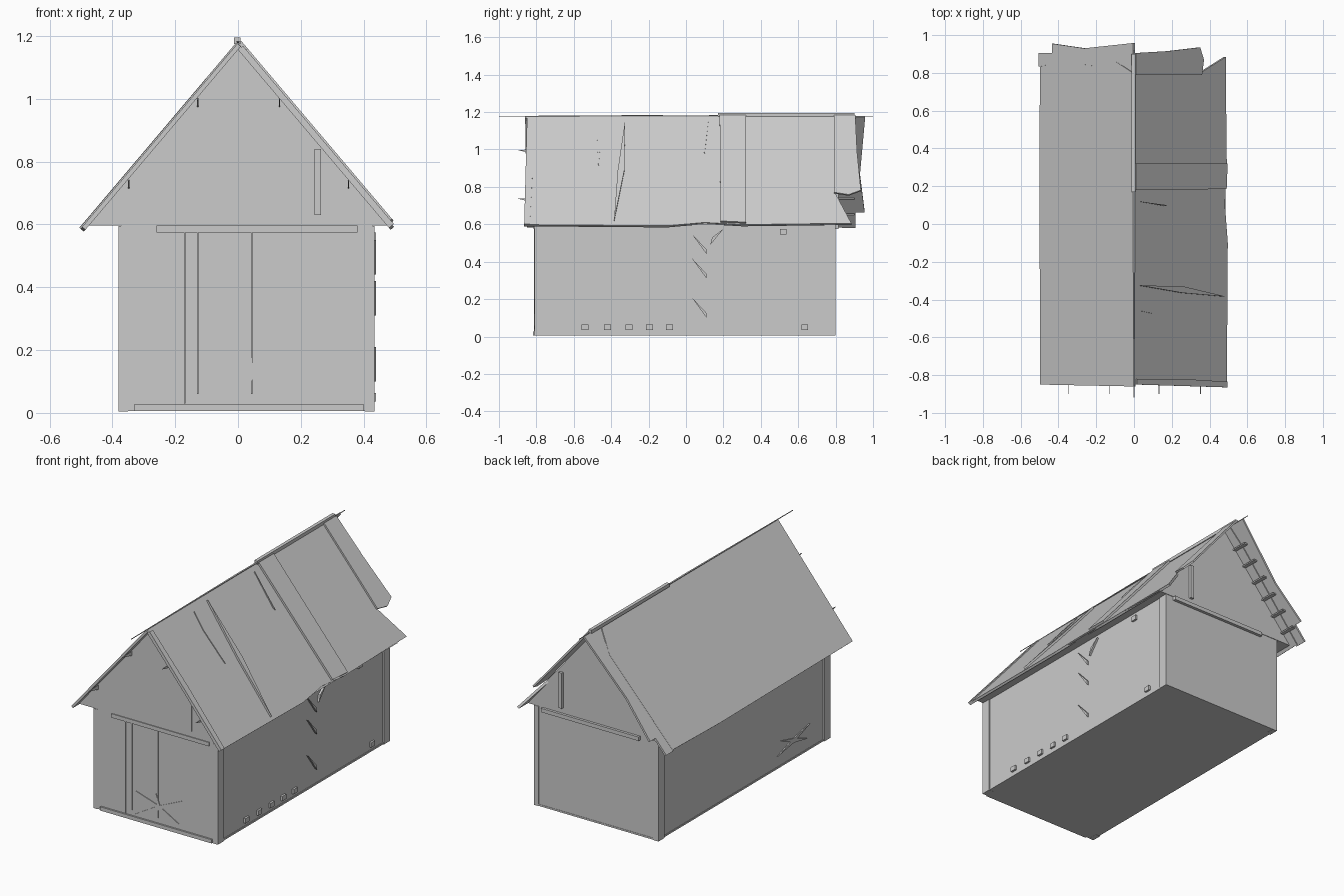
import bpy
import bmesh
from mathutils import Vector

if "Cube" in bpy.data.objects:
    bpy.data.objects.remove(bpy.data.objects["Cube"])

grey = bpy.data.materials.new("weathered_grey")
grey.use_nodes = True
grey.diffuse_color = (0.6, 0.6, 0.6, 1)
grey.node_tree.nodes["Principled BSDF"].inputs["Base Color"].default_value = (0.6, 0.6, 0.6, 1)

RIDGE, PITCH = 1.175, 1.18


def prism(name, outline, depth):
    """Extrude a flat outline along a depth vector into a closed solid."""
    bm = bmesh.new()
    face = bm.faces.new([bm.verts.new(p) for p in outline])
    moved = bmesh.ops.extrude_face_region(bm, geom=[face], use_keep_orig=True)["geom"]
    bmesh.ops.translate(bm, vec=Vector(depth), verts=[g for g in moved if isinstance(g, bmesh.types.BMVert)])
    bmesh.ops.recalc_face_normals(bm, faces=bm.faces)
    mesh = bpy.data.meshes.new(name)
    bm.to_mesh(mesh)
    bm.free()
    mesh.materials.append(grey)
    obj = bpy.data.objects.new(name, mesh)
    bpy.context.collection.objects.link(obj)
    return obj


def box(name, x0, x1, y0, y1, z0, z1):
    return prism(name, [(x0, y0, z0), (x1, y0, z0), (x1, y1, z0), (x0, y1, z0)], (0, 0, z1 - z0))


def on_slope(name, side, outline, lift, thick):
    """Plate lying on a roof slope; outline is (distance from ridge, y)."""
    n = Vector((side * PITCH, 0, 1)).normalized()
    pts = [Vector((side * u, y, RIDGE - PITCH * u)) + n * lift for u, y in outline]
    return prism(name, pts, n * thick)


def on_side(name, outline, thick=0.012):
    """Plate on the left wall; outline is (y, z)."""
    return prism(name, [(0.428, y, z) for y, z in outline], (thick, 0, 0))


# Walls, floor and corner posts
box("walls", -0.372, 0.428, -0.808, 0.797, 0.012, 0.6)
for i, x in enumerate((-0.38, 0.405)):
    for j, y in enumerate((-0.81, 0.742)):
        box(f"corner_post_{i}{j}", x, x + 0.03, y, y + 0.058, 0.005, 0.595)
box("floor", -0.375, 0.432, -0.809, 0.799, 0.006, 0.016)

# Solid gable block closing the roof underside
prism("gable", [(-0.485, -0.81, 0.597), (0.485, -0.81, 0.597), (0, -0.81, RIDGE - 0.01)], (0, 1.61, 0))

# Roof slopes with slightly uneven ends
on_slope("roof_left", 1, [(0, -0.85), (0.25, -0.853), (0.49, -0.865), (0.495, -0.1), (0.48, 0.1),
                          (0.49, 0.3), (0.485, 0.75), (0.485, 0.885), (0.35, 0.8), (0, 0.8)], -0.012, 0.014)
on_slope("roof_right", -1, [(0, -0.86), (0.25, -0.855), (0.495, -0.85), (0.5, 0.4),
                            (0.495, 0.85), (0.1, 0.86), (0, 0.85)], -0.012, 0.014)

# Loose end sheets, wide patch and lifted seams
on_slope("loose_sheet_left", 1, [(0, 0.79), (0.35, 0.79), (0.36, 0.87), (0.34, 0.935), (0.17, 0.915), (0, 0.905)], 0.004, 0.01)
on_slope("loose_sheet_right", -1, [(0, 0.84), (0.5, 0.835), (0.5, 0.905), (0.43, 0.905), (0.43, 0.955),
                                   (0.26, 0.93), (0, 0.958)], -0.006, 0.012)
on_slope("roof_patch", 1, [(0, 0.18), (0.48, 0.185), (0.485, 0.32), (0, 0.32)], 0.002, 0.012)
on_slope("lifted_seam_long", 1, [(0.02, -0.325), (0.25, -0.33), (0.48, -0.385), (0.25, -0.365)], 0, 0.014)
on_slope("lifted_seam_short", 1, [(0.03, -0.46), (0.15, -0.46), (0.24, -0.468), (0.1, -0.475)], 0, 0.007)
on_slope("lifted_seam_middle", 1, [(0.02, 0.12), (0.16, 0.095), (0.17, 0.1)], 0, 0.008)
on_slope("front_rake_strip", 1, [(0.01, -0.85), (0.49, -0.865), (0.49, -0.835), (0.25, -0.82), (0.01, -0.82)], 0, 0.008)
on_slope("rear_rake_strip", -1, [(0, 0.8), (0.1, 0.865), (0.5, 0.84), (0.1, 0.845)], 0, 0.007)

# Ridge spine, tapering to both ends
for end in (-1, 1):
    prism(f"ridge_spine_{end}", [(-0.005, 0, RIDGE + 0.006), (0.005, 0, RIDGE + 0.006),
                                 (0.001, end, RIDGE), (-0.001, end, RIDGE)], (0, 0, 0.004))
box("ridge_cap_rear", -0.012, 0.008, 0.17, 0.9, RIDGE, 1.195)

# Rafter tips below the roof ends
for side in (-1, 1):
    for u in (0.13, 0.35):
        x, z = side * u, RIDGE - PITCH * u - 0.035
        prism(f"front_tip_{side}_{u}", [(x, -0.8, z - 0.015), (x, -0.8, z + 0.015), (x, -0.9, z + 0.01)], (0.004, 0, 0))
for i in range(6):
    u = 0.07 + 0.07 * i
    z = RIDGE - PITCH * u - 0.03
    box(f"rear_tip_{i}", -u - 0.012, -u + 0.012, 0.79, 0.9, z, z + 0.008)

# Front and rear trim
for name, y in (("front", -0.815), ("rear", 0.795)):
    box(name + "_beam", -0.26, 0.38, y, y + 0.02, 0.574, 0.597)
    box(name + "_gable_batten", 0.243, 0.265, y, y + 0.02, 0.63, 0.84)
box("front_sill", -0.33, 0.4, -0.818, -0.8, 0.006, 0.028)
for x, w, z0 in ((-0.172, 0.005, 0.03), (-0.13, 0.005, 0.06), (0.042, 0.004, 0.06)):
    box(f"front_board_joint_{x}", x, x + w, -0.813, -0.8, z0, 0.575)

# Splintered boards low on the front
cx, cz = 0.05, 0.12
for i, (x, z) in enumerate(((-0.11, 0.04), (0.2, 0.2), (-0.1, 0.18), (0.18, 0.06), (0.03, 0.2))):
    across = Vector((-(z - cz), 0, 0)) + Vector((0, 0, x - cx))
    across = across.normalized() * 0.012
    hub = Vector((cx, -0.812, cz))
    prism(f"front_splinter_{i}", [hub - across, hub + across, (x, -0.812, z)], (0, 0.008, 0))

# Pegs and splits on the left wall
for y, z in ((-0.54, 0.05), (-0.42, 0.05), (-0.305, 0.05), (-0.195, 0.05), (-0.088, 0.05), (0.635, 0.05), (0.52, 0.56)):
    on_side(f"wall_peg_{y}", [(y - 0.018, z - 0.014), (y + 0.018, z - 0.014), (y + 0.018, z + 0.014), (y - 0.018, z + 0.014)])
for z in (0.55, 0.42, 0.21):
    on_side(f"wall_split_{z}", [(0.03, z), (0.11, z - 0.11), (0.11, z - 0.085)])
on_side("wall_split_top", [(0.13, 0.49), (0.14, 0.53), (0.2, 0.575)])

# Split boards low on the right wall
for i, (y, z) in enumerate(((-0.6, 0.08), (-0.35, 0.16), (-0.32, 0.08), (-0.62, 0.16))):
    prism(f"right_wall_split_{i}", [(-0.378, -0.47, 0.105), (-0.378, -0.47, 0.13), (-0.378, y, z)], (0.01, 0, 0))
